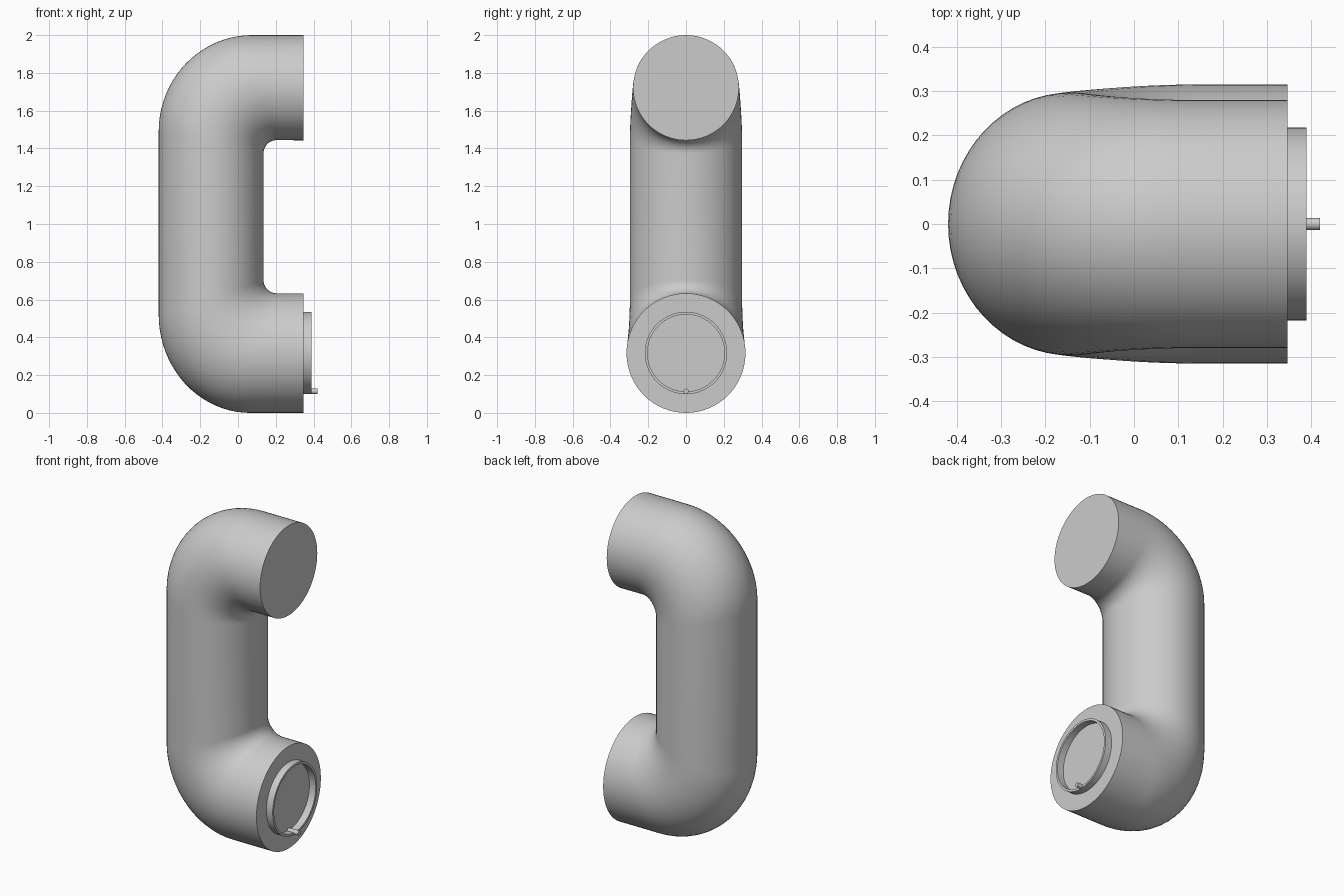
import bpy, bmesh, math
from mathutils import Vector

if "Cube" in bpy.data.objects:
    bpy.data.objects.remove(bpy.data.objects["Cube"])

SEG = 64
FACE_X = 0.347
RING_Z = 0.317


def finish(name, bm):
    bmesh.ops.recalc_face_normals(bm, faces=bm.faces[:])
    mesh = bpy.data.meshes.new(name)
    bm.to_mesh(mesh)
    bm.free()
    ob = bpy.data.objects.new(name, mesh)
    bpy.context.collection.objects.link(ob)
    bpy.context.view_layer.objects.active = ob
    ob.select_set(True)
    bpy.ops.object.shade_smooth_by_angle(angle=math.radians(35))
    ob.select_set(False)
    return ob


def bridge(bm, a, b):
    for i in range(len(a)):
        j = (i + 1) % len(a)
        bm.faces.new((a[i], a[j], b[j], b[i]))


def arc(cx, cz, rx, rz, t):
    # t = 0 on the horizontal arm, t = 1 on the vertical grip
    a = t * math.pi / 2
    return Vector((cx - rx * math.sin(a), 0, cz + rz * math.cos(a)))


# Handle: each section is (inner point, outer point, half width in y)
def bend(inner, outer, y_arm, y_grip, n=20):
    out = []
    for i in range(n + 1):
        t = i / n
        s = t * t * (3 - 2 * t)
        out.append((arc(*inner, t), arc(*outer, t), y_arm + (y_grip - y_arm) * s))
    return out


top = bend((0.205, 1.374, 0.07, 0.07), (0.075, 1.49, 0.495, 0.51), 0.28, 0.297)
low = bend((0.205, 0.703, 0.07, -0.07), (0.065, 0.52, 0.485, -0.52), 0.315, 0.297)
sections = ([(Vector((FACE_X, 0, 1.443)), Vector((FACE_X, 0, 2.0)), 0.28)]
            + top + low[::-1]
            + [(Vector((FACE_X, 0, 0.633)), Vector((FACE_X, 0, 0.0)), 0.315)])

bm = bmesh.new()
rings = []
for inner, outer, ry in sections:
    mid, half = (inner + outer) / 2, (outer - inner) / 2
    rings.append([bm.verts.new(mid + half * math.cos(2 * math.pi * k / SEG)
                               + Vector((0, ry * math.sin(2 * math.pi * k / SEG), 0)))
                  for k in range(SEG)])
for a, b in zip(rings, rings[1:]):
    bridge(bm, a, b)
bm.faces.new(rings[0])
bm.faces.new(rings[-1])
finish("handle", bm)


# Thin raised collar on the lower end
bm = bmesh.new()
loops = [[bm.verts.new((x, r * math.sin(2 * math.pi * k / SEG),
                        RING_Z + r * math.cos(2 * math.pi * k / SEG)))
          for k in range(SEG)]
         for x, r in ((FACE_X - 0.005, 0.218), (0.39, 0.218),
                      (0.39, 0.204), (FACE_X - 0.005, 0.204))]
for i in range(4):
    bridge(bm, loops[i], loops[(i + 1) % 4])
finish("collar", bm)

# Small locating pin at the bottom of the collar
bm = bmesh.new()
pin = [[bm.verts.new((x, 0.014 * math.sin(2 * math.pi * k / 24),
                      0.114 + 0.014 * math.cos(2 * math.pi * k / 24)))
        for k in range(24)] for x in (FACE_X - 0.005, 0.42)]
bridge(bm, *pin)
bm.faces.new(pin[0])
bm.faces.new(pin[1])
finish("pin", bm)
